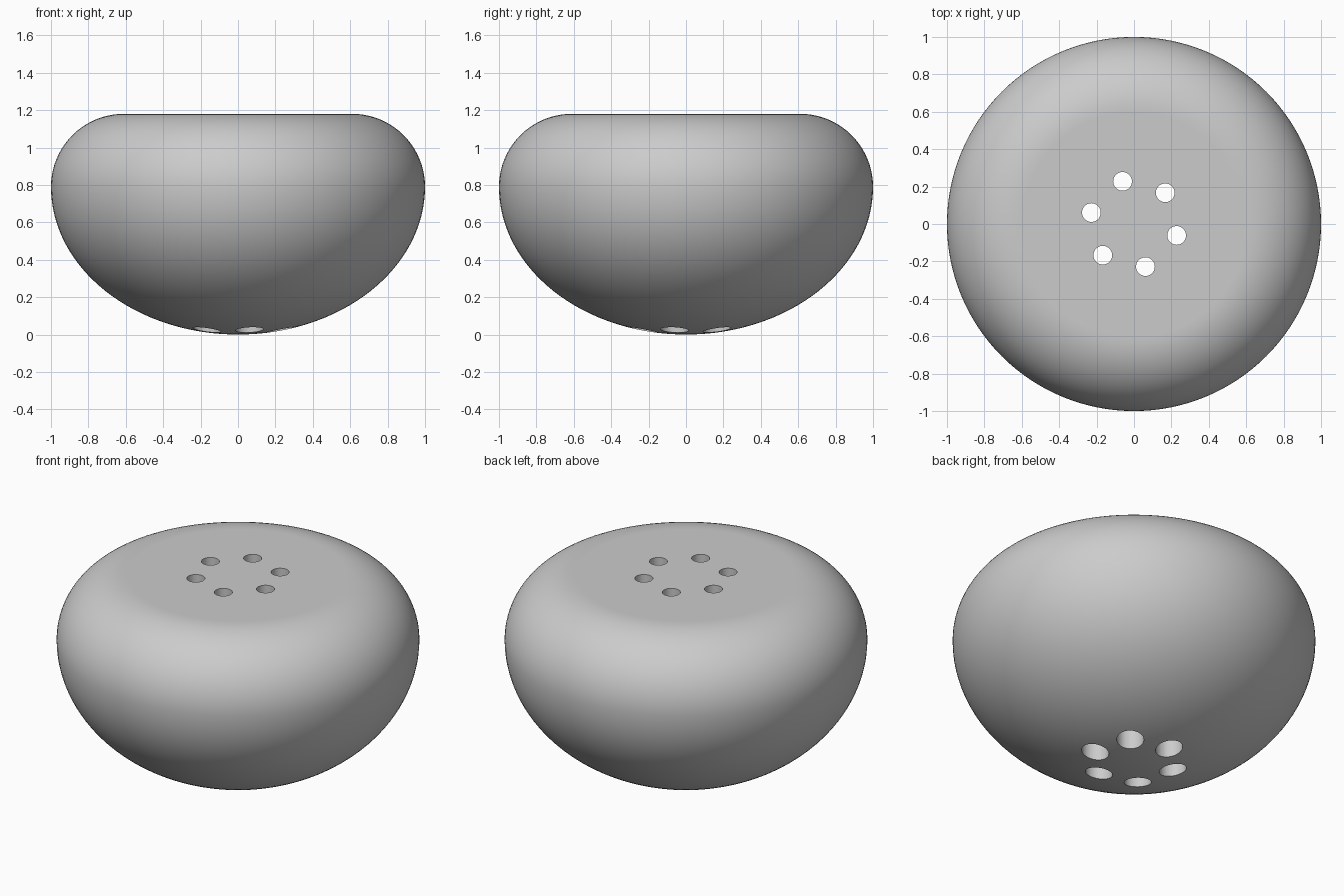
import bpy, bmesh
from math import sin, cos, pi, radians
from mathutils import Matrix, Vector

cube = bpy.data.objects.get("Cube")
if cube:
    bpy.data.objects.remove(cube, do_unlink=True)

RIM, HEIGHT, WIDEST = 0.61, 1.18, 0.79


def lathe(bm, profile, segments, centre=(0, 0)):
    """Revolve an (r, z) profile about a vertical axis."""
    verts = [bm.verts.new((r, 0, z)) for r, z in profile]
    edges = [bm.edges.new(pair) for pair in zip(verts, verts[1:])]
    result = bmesh.ops.spin(bm, geom=verts + edges, cent=(0, 0, 0), axis=(0, 0, 1),
                            angle=2 * pi, steps=segments)
    made = [v for v in bm.verts if not v.tag]
    bmesh.ops.remove_doubles(bm, verts=made, dist=1e-5)
    made = [v for v in bm.verts if not v.tag]
    bmesh.ops.translate(bm, verts=made, vec=Vector((*centre, 0)))
    for v in made:
        v.tag = True


def finish(bm, name):
    bmesh.ops.recalc_face_normals(bm, faces=bm.faces[:])
    mesh = bpy.data.meshes.new(name)
    bm.to_mesh(mesh)
    bm.free()
    obj = bpy.data.objects.new(name, mesh)
    bpy.context.collection.objects.link(obj)
    return obj


grey = bpy.data.materials.new("plain grey")
grey.use_nodes = True
grey.diffuse_color = (0.6, 0.6, 0.6, 1)
grey.node_tree.nodes["Principled BSDF"].inputs["Base Color"].default_value = (0.6, 0.6, 0.6, 1)

# Body: half-ellipse underside, rounded shoulder, flat top
under = [(sin(a), WIDEST * (1 - cos(a))) for a in (i * pi / 64 for i in range(33))]
shoulder = [(RIM + (1 - RIM) * cos(a), WIDEST + (HEIGHT - WIDEST) * sin(a))
            for a in (i * pi / 40 for i in range(1, 21))]
bm = bmesh.new()
lathe(bm, under + shoulder + [(RIM - 0.01, HEIGHT), (0, HEIGHT)], 128)
body = finish(bm, "rounded_body")
body.data.materials.append(grey)

# Six stepped through holes: narrow at the top, wide from below
bm = bmesh.new()
for i in range(6):
    angle = radians(45 + 60 * i)
    lathe(bm, [(0, -0.2), (0.075, -0.2), (0.075, 0.6), (0.05, 0.6), (0.05, 1.4), (0, 1.4)],
          40, (0.236 * cos(angle), 0.236 * sin(angle)))
cutter = finish(bm, "hole_cutter")
cutter.hide_render = True

cut = body.modifiers.new("holes", 'BOOLEAN')
cut.operation = 'DIFFERENCE'
cut.solver = 'EXACT'
cut.object = cutter

# Bake the holes, then smooth while keeping their rims sharp
bpy.ops.object.select_all(action='DESELECT')
body.select_set(True)
bpy.context.view_layer.objects.active = body
bpy.ops.object.modifier_apply(modifier=cut.name)
bpy.data.objects.remove(cutter, do_unlink=True)
bpy.ops.object.shade_smooth_by_angle(angle=radians(35))
